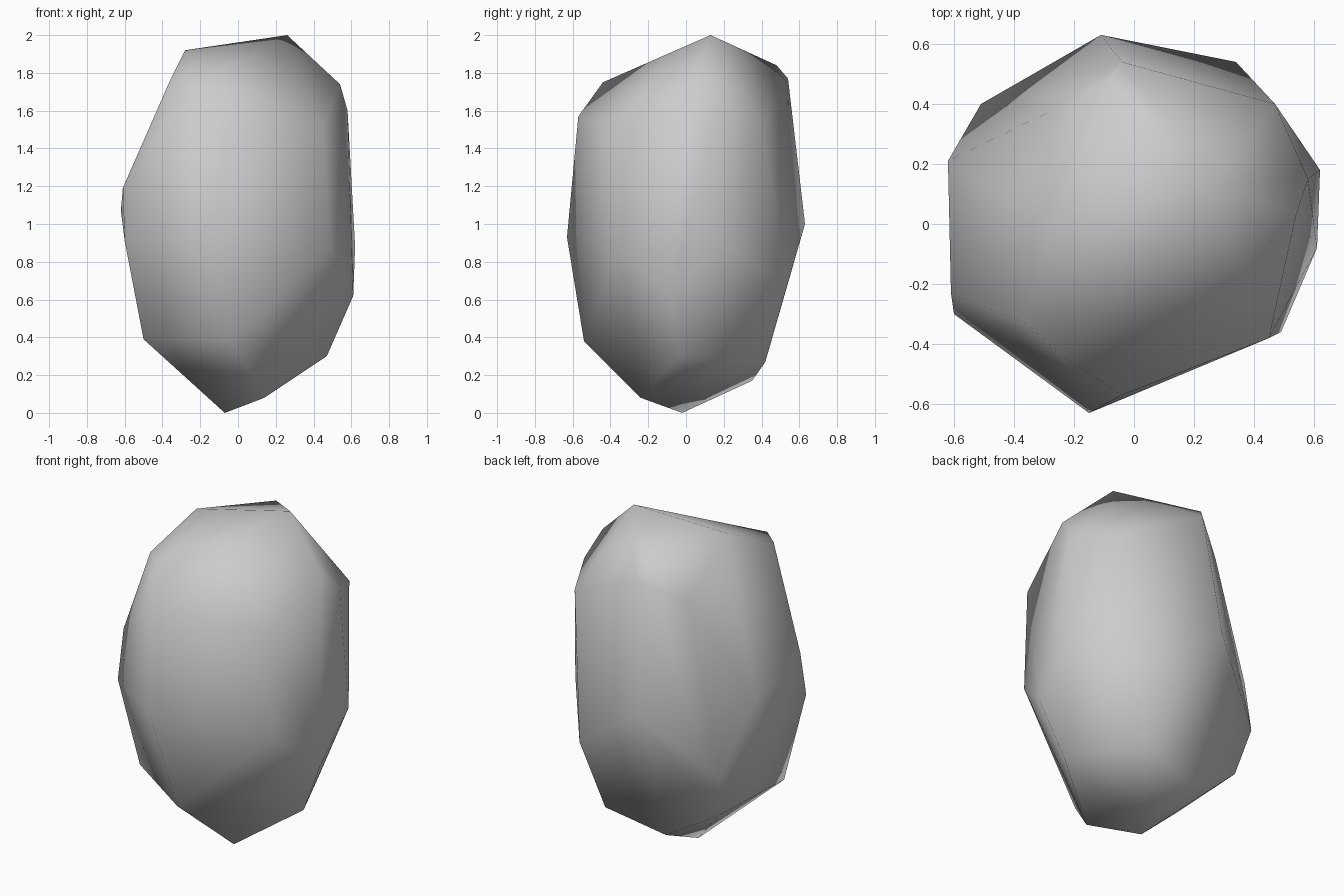
import bpy
import bmesh
import math


def remove_default_cube():
    cube = bpy.data.objects.get("Cube")
    if cube is not None:
        bpy.data.objects.remove(cube, do_unlink=True)


def flat_material(name, colour):
    material = bpy.data.materials.new(name)
    material.use_nodes = True
    material.diffuse_color = colour
    material.node_tree.nodes["Principled BSDF"].inputs["Base Color"].default_value = colour
    return material


def hull_object(name, rings, material):
    """Wrap a tight skin around rings of chiselled corner points."""
    mesh = bpy.data.meshes.new(name)
    bm = bmesh.new()
    for ring in rings:
        for corner in ring:
            bm.verts.new(corner)
    result = bmesh.ops.convex_hull(bm, input=bm.verts[:])
    loose = [v for v in result["geom_interior"] if isinstance(v, bmesh.types.BMVert)]
    bmesh.ops.delete(bm, geom=loose, context="VERTS")
    bmesh.ops.recalc_face_normals(bm, faces=bm.faces[:])
    bm.to_mesh(mesh)
    bm.free()
    mesh.materials.append(material)
    obj = bpy.data.objects.new(name, mesh)
    bpy.context.collection.objects.link(obj)
    return obj


def shade_smooth(obj, degrees):
    bpy.ops.object.select_all(action="DESELECT")
    obj.select_set(True)
    bpy.context.view_layer.objects.active = obj
    bpy.ops.object.shade_smooth_by_angle(angle=math.radians(degrees))


remove_default_cube()
stone_grey = flat_material("stone grey", (0.6, 0.6, 0.6, 1))

# Sloping top facet and its bevelled rim
crown = [(.26, .13, 2), (-.28, 0, 1.92), (-.08, .48, 1.84), (-.04, .54, 1.77),
         (.54, .03, 1.74), (-.36, -.33, 1.76), (-.24, -.44, 1.75)]

# Shoulder corners under the crown
shoulder = [(-.04, -.57, 1.57), (.45, -.38, 1.51), (.58, .15, 1.6),
            (.47, .4, 1.53), (-.27, .38, 1.65)]

# Widest band around the middle
waist = [(-.15, -.63, .93), (.49, -.36, .87), (.62, .18, .88), (-.11, .63, 1),
         (-.62, .21, 1.07), (-.61, -.23, 1.19), (-.6, -.3, .91)]

# Corners where the sides turn in toward the base
flank = [(.61, -.08, .62), (.34, .54, .69), (-.51, .4, .64),
         (-.5, -.23, .39), (-.03, -.54, .38), (-.45, .33, .37)]

# Narrow, off-centre underside
base = [(.47, -.04, .3), (.25, .42, .27), (-.11, .35, .17),
        (.14, -.24, .08), (-.07, -.02, 0)]

boulder = hull_object("boulder", [crown, shoulder, waist, flank, base], stone_grey)
shade_smooth(boulder, 60)
